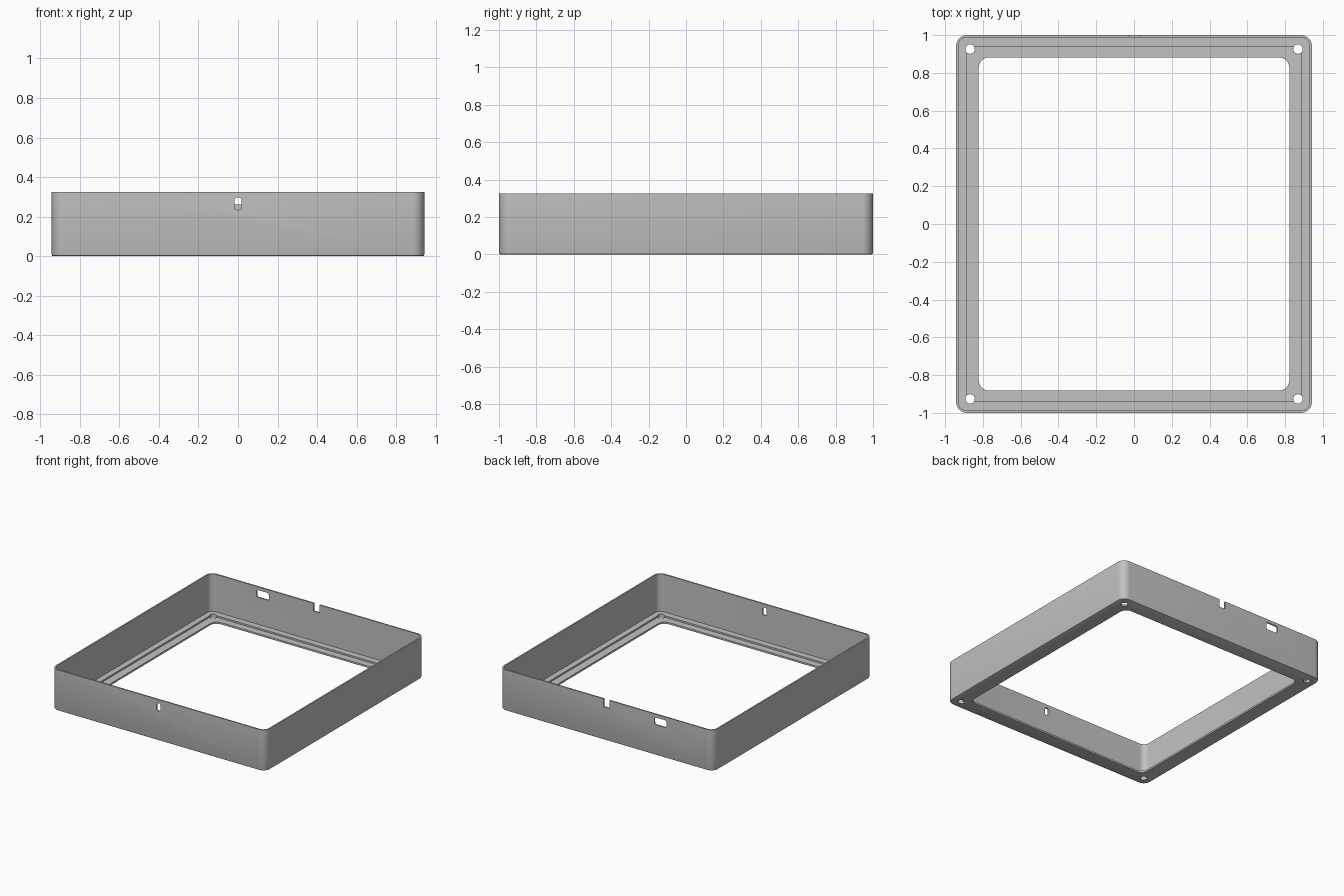
import bpy, bmesh, math
from mathutils import Matrix, Vector

cube = bpy.data.objects.get("Cube")
if cube:
    bpy.data.objects.remove(cube, do_unlink=True)

grey = bpy.data.materials.new("light grey plastic")
grey.use_nodes = True
colour = (0.54, 0.54, 0.54, 1)
grey.diffuse_color = colour
grey.node_tree.nodes["Principled BSDF"].inputs["Base Color"].default_value = colour


def rounded_rect(hx, hy, r, steps=8):
    """Counter-clockwise outline with the same point count for any radius."""
    points = []
    for i, (sx, sy) in enumerate([(1, 1), (-1, 1), (-1, -1), (1, -1)]):
        for k in range(steps + 1):
            a = (i + k / steps) * math.pi / 2
            points.append((sx * (hx - r) + r * math.cos(a),
                           sy * (hy - r) + r * math.sin(a)))
    return points


def make_object(name, bm):
    bmesh.ops.recalc_face_normals(bm, faces=bm.faces)
    mesh = bpy.data.meshes.new(name)
    bm.to_mesh(mesh)
    bm.free()
    mesh.materials.append(grey)
    obj = bpy.data.objects.new(name, mesh)
    bpy.context.collection.objects.link(obj)
    return obj


def prism(name, hx, hy, r, depth, matrix):
    """Rounded block used as a cutter."""
    bm = bmesh.new()
    base = [bm.verts.new((x, y, -depth / 2)) for x, y in rounded_rect(hx, hy, r)]
    face = bm.faces.new(base)
    out = bmesh.ops.extrude_face_region(bm, geom=[face])
    top = [v for v in out["geom"] if isinstance(v, bmesh.types.BMVert)]
    bmesh.ops.translate(bm, verts=top, vec=(0, 0, depth))
    bmesh.ops.remove_doubles(bm, verts=bm.verts, dist=1e-5)
    bm.transform(matrix)
    return make_object(name, bm)


# Frame section, swept around the outline: half x, half y, corner radius, z
W, D, H = 0.942, 1.0, 0.325
section = [
    (0.822, 0.882, 0.055, 0.0),
    (W - 0.008, D - 0.008, 0.05, 0.0),
    (W - 0.002, D - 0.002, 0.056, 0.003),
    (W, D, 0.058, 0.009),
    (W, D, 0.058, H),
    (W - 0.012, D - 0.012, 0.046, H),
    (W - 0.012, D - 0.012, 0.046, 0.027),
    (0.885, 0.938, 0.003, 0.027),
    (0.885, 0.938, 0.003, 0.014),
    (0.822, 0.882, 0.055, 0.014),
]
bm = bmesh.new()
rings = [[bm.verts.new((x, y, z)) for x, y in rounded_rect(hx, hy, r)]
         for hx, hy, r, z in section]
for a, b in zip(rings, rings[1:] + rings[:1]):
    for i in range(len(a)):
        j = (i + 1) % len(a)
        bm.faces.new((a[i], a[j], b[j], b[i]))
frame = make_object("enclosure_frame", bm)

# Screw holes in the four corners
cutters = [prism("screw_hole_cutter", 0.025, 0.025, 0.0249, 0.2,
                 Matrix.Translation((sx * 0.868, sy * 0.926, 0)))
           for sx in (-1, 1) for sy in (-1, 1)]

# Front slot, back port and back notch, each cut through its wall
upright = Matrix.Rotation(math.pi / 2, 4, 'X')
for name, hx, hz, r, centre in [
        ("front_slot_cutter", 0.018, 0.031, 0.014, (0, -D, 0.266)),
        ("back_port_cutter", 0.054, 0.029, 0.016, (-0.475, D, 0.27)),
        ("back_notch_cutter", 0.027, 0.06, 0.002, (0, D, 0.322))]:
    cutters.append(prism(name, hx, hz, r, 0.06,
                         Matrix.Translation(Vector(centre)) @ upright))

bpy.context.view_layer.objects.active = frame
for cutter in cutters:
    mod = frame.modifiers.new("cut", 'BOOLEAN')
    mod.operation = 'DIFFERENCE'
    mod.solver = 'EXACT'
    mod.object = cutter
    bpy.ops.object.modifier_apply(modifier=mod.name)
    bpy.data.objects.remove(cutter, do_unlink=True)

# Smooth round corners, crisp edges
bpy.ops.object.select_all(action='DESELECT')
frame.select_set(True)
bpy.ops.object.shade_smooth_by_angle(angle=math.radians(30))
